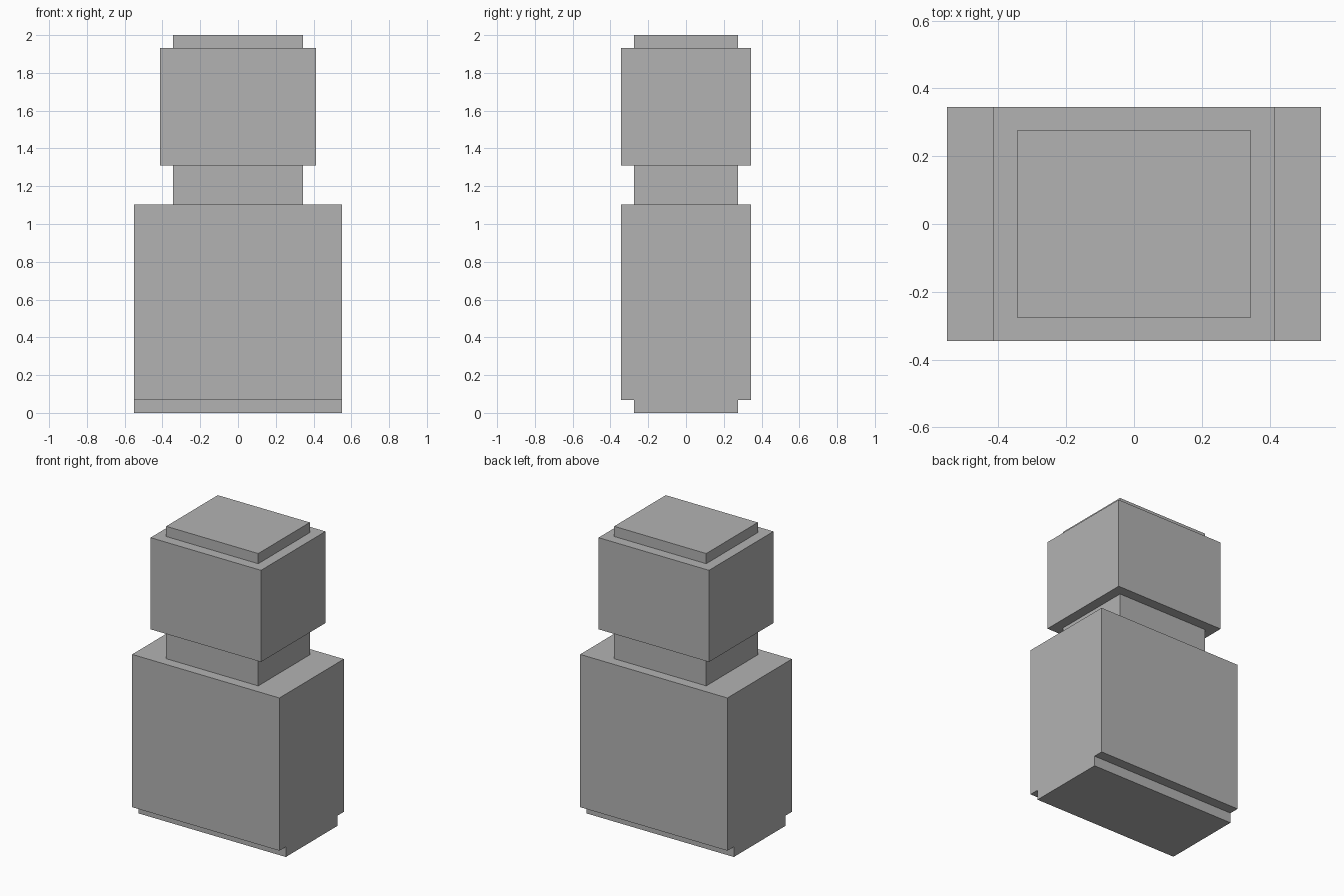
import bpy

# Remove the default cube
cube = bpy.data.objects.get("Cube")
if cube:
    bpy.data.objects.remove(cube, do_unlink=True)

# The whole model sits on a regular grid, 29 units tall
UNIT = 2 / 29

grey = bpy.data.materials.new("plain grey")
grey.use_nodes = True
colour = (0.45, 0.45, 0.45, 1)
grey.diffuse_color = colour
grey.node_tree.nodes["Principled BSDF"].inputs["Base Color"].default_value = colour


def block(name, width, depth, height, bottom):
    """Add a centred box and return the height of its top, in grid units."""
    bpy.ops.mesh.primitive_cube_add(size=1, location=(0, 0, (bottom + height / 2) * UNIT))
    obj = bpy.context.object
    obj.name = name
    obj.scale = (width * UNIT, depth * UNIT, height * UNIT)
    bpy.ops.object.transform_apply(location=False, rotation=False, scale=True)
    obj.data.materials.append(grey)
    return bottom + height


# Blocks stacked from the ground up: name, width, depth, height
top = 0
for name, width, depth, height in (
    ("base", 16, 8, 1),
    ("body", 16, 10, 15),
    ("neck", 10, 8, 3),
    ("head", 12, 10, 9),
    ("cap", 10, 8, 1),
):
    top = block(name, width, depth, height, top)
